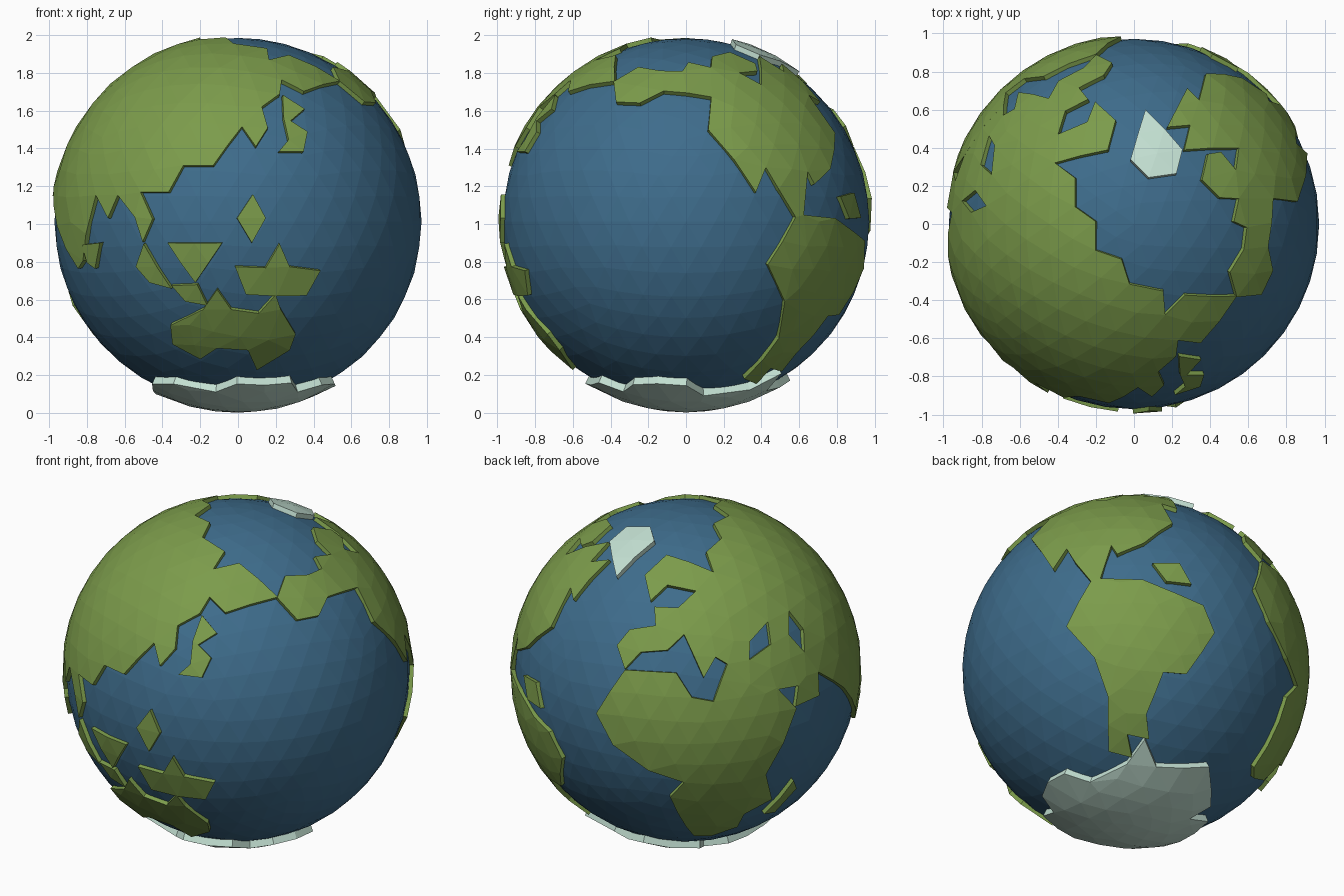
import bpy, bmesh
from math import sin, cos, radians
from mathutils import Vector
from mathutils.geometry import delaunay_2d_cdt

if "Cube" in bpy.data.objects:
    bpy.data.objects.remove(bpy.data.objects["Cube"])

CENTRE = Vector((0, 0, 1.013))

# Sketch views for the coast profiles: centre x, centre y, scale, azimuth, elevation
VIEWS = {"F": (239, 222.5, 189, -90, 0), "R": (686.5, 222.5, 189, 0, 0), "T": (1134.5, 224.5, 190.5, -90, 90),
         "Q": (239, 666, 178, -55, 25), "L": (686, 666, 178, 125, 25), "B": (1135, 666, 178, 48, -28)}


def material(name, rgb):
    m = bpy.data.materials.new(name)
    m.diffuse_color = (*rgb, 1)
    m.use_nodes = True
    m.node_tree.nodes["Principled BSDF"].inputs["Base Color"].default_value = m.diffuse_color
    return m


def on_sphere(view, px, py):
    """Sketch point -> unit vector on the globe."""
    cx, cy, s, az, el = VIEWS[view]
    a, e = radians(az), radians(el)
    d = Vector((cos(a) * cos(e), sin(a) * cos(e), sin(e)))
    r = Vector((-sin(a), cos(a), 0))
    u, v = (px - cx) / s, (cy - py) / s
    h = max(0.0, 1 - u * u - v * v) ** 0.5
    return (r * u + d.cross(r) * v + d * h).normalized()


def coast(**views):
    """Closed coast profile on the unit globe, with long edges split."""
    pts = [on_sphere(k, x, y) for k, profile in views.items() for x, y in profile]
    out = []
    for p, q in zip(pts, pts[1:] + pts[:1]):
        n = max(1, round((p - q).length / 0.17))
        out += [p.lerp(q, i / n).normalized() for i in range(n)]
    return out


def inside(p, loops):
    odd = False
    for lp in loops:
        for a, b in zip(lp, lp[1:] + lp[:1]):
            if (a.y > p.y) != (b.y > p.y) and p.x < (b.x - a.x) * (p.y - a.y) / (b.y - a.y) + a.x:
                odd = not odd
    return odd


def ico(level, radius):
    bm = bmesh.new()
    bmesh.ops.create_icosphere(bm, subdivisions=level, radius=radius)
    return bm


def add_object(name, bm, mat):
    me = bpy.data.meshes.new(name)
    bm.to_mesh(me)
    bm.free()
    me.materials.append(mat)
    ob = bpy.data.objects.new(name, me)
    ob.location = CENTRE
    bpy.context.collection.objects.link(ob)
    return ob


grid_bm = ico(4, 1)
GRID = [v.co.normalized() for v in grid_bm.verts]
grid_bm.free()


def plate(name, mat, radius, *loops):
    """Raised faceted plate on the globe; the first loop is the coast, the rest are inland seas."""
    c = sum(loops[0], Vector()).normalized()
    ex = c.orthogonal().normalized()
    ey = c.cross(ex)

    def flat(p):
        return Vector((p.dot(ex), p.dot(ey))) / (1 + p.dot(c))

    def lift(q):
        k = q.length_squared
        return (ex * (2 * q.x) + ey * (2 * q.y) + c * (1 - k)) / (1 + k)

    flats = [[flat(p) for p in lp] for lp in loops]
    pts, edges = [], []
    for lp in flats:
        s, n = len(pts), len(lp)
        pts += lp
        edges += [(s + i, s + (i + 1) % n) for i in range(n)]
    rim = [p for lp in loops for p in lp]
    for g in GRID:
        if g.dot(c) > -0.5 and min((g - p).length for p in rim) > 0.075 and inside(flat(g), flats):
            pts.append(flat(g))
    verts, _, faces, *_ = delaunay_2d_cdt(pts, edges, [], 0, 1e-5)
    bm = bmesh.new()
    bv = [bm.verts.new(lift(q) * radius) for q in verts]
    for f in faces:
        if inside(sum((verts[i] for i in f), Vector((0, 0))) / len(f), flats):
            face = bm.faces.new([bv[i] for i in f])
            face.normal_update()
            if face.normal.dot(face.calc_center_median()) < 0:
                face.normal_flip()
    bmesh.ops.delete(bm, geom=[v for v in bm.verts if not v.link_faces], context="VERTS")
    ob = add_object(name, bm, mat)
    mod = ob.modifiers.new("coast_walls", "SOLIDIFY")
    mod.thickness, mod.offset, mod.use_rim_only = 0.045, -1, True


sea = material("sea", (0.048, 0.15, 0.26))
land = material("land", (0.2, 0.33, 0.07))
ice = material("ice", (0.55, 0.75, 0.65))

# Ocean
add_object("ocean", ico(4, 0.972), sea)

# Large land masses
plate("eurasia", land, 0.995, coast(
    T=[(1238, 297), (1186, 296), (1166, 316), (1164, 292), (1130, 285), (1122, 260), (1096, 251),
       (1096, 222), (1075, 207), (1075, 178), (1055, 163), (1108, 150), (1116, 120)],
    L=[(650, 596), (667, 580), (696, 586), (678, 603), (654, 602), (655, 621), (629, 625), (616, 641),
       (624, 665), (640, 648), (667, 646), (684, 630), (704, 674), (716, 653), (728, 660), (722, 676),
       (778, 686), (800, 682), (797, 703), (821, 692), (820, 668), (846, 684)],
    F=[(78, 270), (83, 262), (86, 235), (96, 196), (108, 219), (118, 196), (135, 218), (143, 243),
       (153, 220), (141, 193), (169, 193), (184, 166), (214, 166), (243, 127), (257, 147), (269, 128),
       (263, 107), (281, 94), (283, 80)],
    Q=[(226, 608)]),
    coast(L=[(751, 637), (769, 617), (772, 640), (750, 656)]),
    coast(L=[(790, 606), (805, 625), (806, 648), (790, 630)]))
plate("africa", land, 0.995, coast(
    L=[(624, 666), (676, 669), (692, 694), (714, 698), (722, 676), (778, 684), (798, 705), (767, 772),
       (773, 797), (745, 812), (738, 825), (712, 834), (694, 834), (670, 795), (684, 780), (648, 768),
       (612, 742), (595, 710)]))
plate("americas", land, 0.995, coast(
    R=[(616, 102), (640, 103), (664, 91), (712, 97), (709, 130), (735, 160), (757, 193), (767, 168),
       (780, 190), (797, 218), (769, 266), (786, 303), (780, 340), (745, 381)],
    B=[(1136, 760), (1132, 737), (1154, 742), (1152, 717), (1170, 675), (1193, 677), (1222, 635),
       (1211, 607), (1187, 596), (1150, 580), (1107, 578), (1118, 544), (1124, 553), (1151, 542)],
    T=[(1207, 73), (1200, 100), (1188, 88), (1168, 127), (1191, 125), (1185, 150), (1240, 148),
       (1237, 170), (1222, 152), (1209, 154), (1203, 180), (1221, 198), (1240, 199), (1235, 222),
       (1248, 228), (1245, 250), (1231, 273), (1238, 298)]))
plate("australia", land, 0.995, coast(
    F=[(171, 327), (204, 311), (218, 291), (232, 311), (260, 315), (277, 296), (282, 311), (297, 336),
       (291, 352), (258, 372), (249, 352), (218, 350), (201, 361), (173, 346)]))

# Islands
islands = {
    "new_guinea": coast(F=[(236, 268), (267, 269), (281, 245), (291, 268), (322, 272), (308, 297), (247, 296)]),
    "borneo": coast(F=[(168, 244), (223, 244), (196, 284)]),
    "philippines": coast(F=[(254, 195), (267, 219), (253, 244), (238, 219)]),
    "sumatra": coast(F=[(144, 245), (172, 290), (150, 284), (136, 268)]),
    "java": coast(F=[(172, 287), (198, 286), (208, 307), (186, 303)]),
    "japan": coast(F=[(284, 95), (306, 109), (292, 121), (309, 132), (305, 152), (280, 152), (290, 140), (285, 118)]),
    "south_india_island": coast(F=[(82, 246), (100, 244), (95, 270), (87, 264)]),
    "madagascar": coast(L=[(765, 812), (795, 778), (798, 786), (776, 810)]),
    "caribbean": coast(B=[(1160, 563), (1187, 563), (1199, 585), (1174, 582)]),
}
for name, loop in islands.items():
    plate(name, land, 0.995, loop)

# Polar ice
plate("greenland", ice, 1.0, coast(T=[(1146, 110), (1183, 150), (1177, 174), (1149, 178), (1131, 160)]))
plate("antarctica", ice, 1.012, coast(
    F=[(154, 383), (175, 383), (217, 391), (238, 383), (292, 382), (298, 391), (322, 384)],
    R=[(658, 383), (687, 385), (704, 395), (750, 389), (781, 373)],
    B=[(1160, 768), (1212, 768), (1212, 806), (1190, 818), (1208, 820)]))
